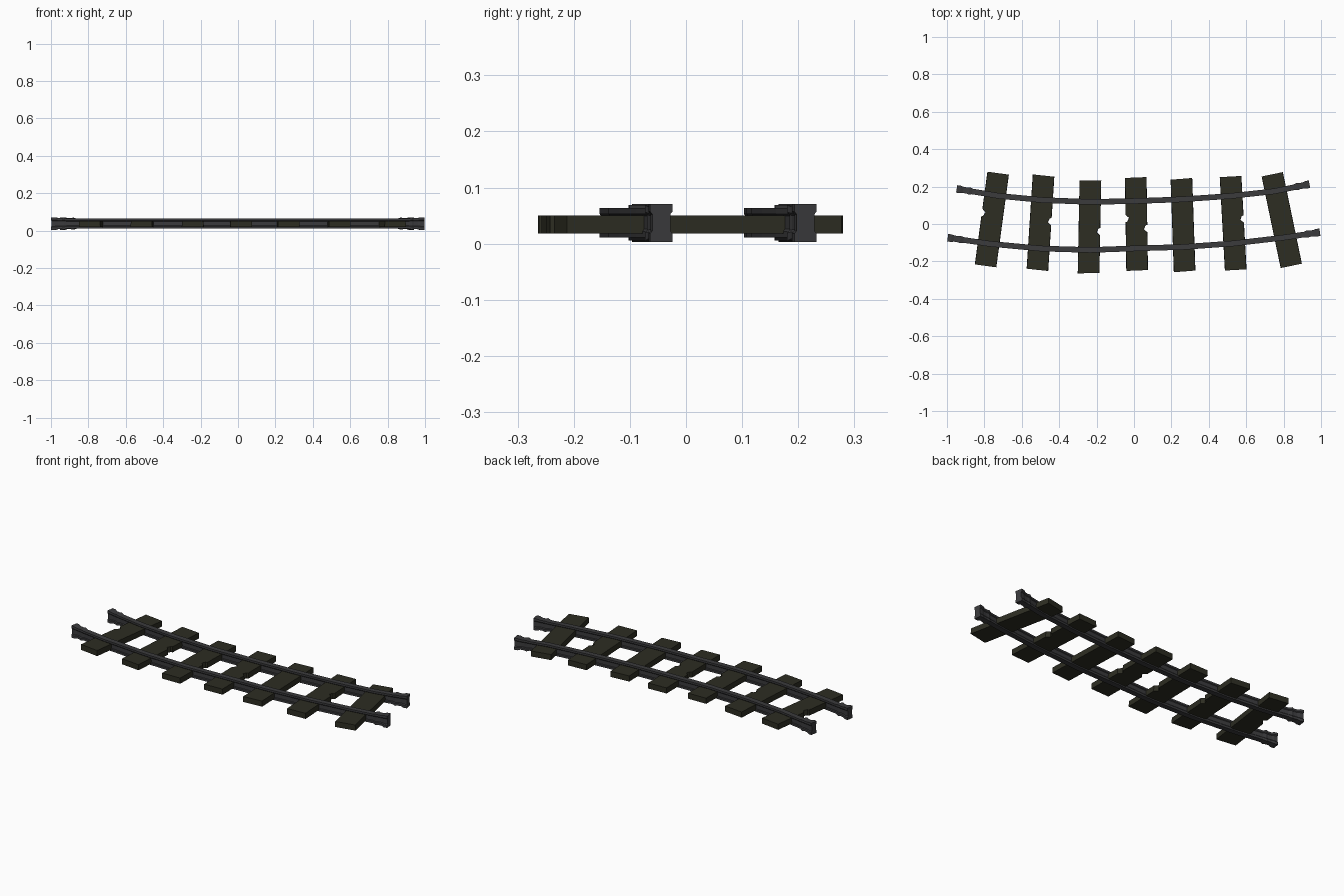
import bpy, bmesh, math
from mathutils import Vector

if "Cube" in bpy.data.objects:
    bpy.data.objects.remove(bpy.data.objects["Cube"])


def material(name, rgb):
    m = bpy.data.materials.new(name)
    m.diffuse_color = (*rgb, 1)
    m.use_nodes = True
    m.node_tree.nodes["Principled BSDF"].inputs["Base Color"].default_value = m.diffuse_color
    return m


STEEL = material("dark steel", (0.043, 0.043, 0.046))
WOOD = material("dark weathered wood", (0.026, 0.026, 0.016))


def finish(bm, name, mat):
    bmesh.ops.recalc_face_normals(bm, faces=bm.faces)
    me = bpy.data.meshes.new(name)
    bm.to_mesh(me)
    bm.free()
    me.materials.append(mat)
    ob = bpy.data.objects.new(name, me)
    bpy.context.collection.objects.link(ob)
    return ob


# Rails: a shallow I-profile swept along a bent path, flared joints at both ends
HALF = [(0.015, -0.0265), (0.015, -0.015), (0.012, -0.011),
        (0.012, 0.012), (0.015, 0.016), (0.015, 0.0265)]
PROFILE = HALF + [(-w, h) for w, h in reversed(HALF)]
# distance from the end, width scale, height scale
FLARE = [(0, 1.35, 1.28), (0.02, 1.35, 1.28), (0.035, 1.1, 1.1),
         (0.055, 1.1, 1.1), (0.068, 1.3, 1.2), (0.085, 1, 1)]


def rail(name, path):
    pts = [Vector(p) for p in path]
    d0 = (pts[1] - pts[0]).normalized()
    d1 = (pts[-2] - pts[-1]).normalized()
    st = [(pts[0] + d0 * d, w, h) for d, w, h in FLARE]
    st += [(p, 1, 1) for p in pts[1:-1]]
    st += [(pts[-1] + d1 * d, w, h) for d, w, h in reversed(FLARE)]
    bm = bmesh.new()
    rings = []
    for i, (p, sw, sh) in enumerate(st):
        t = (st[min(i + 1, len(st) - 1)][0] - st[max(i - 1, 0)][0]).normalized()
        n = Vector((-t.y, t.x))
        rings.append([bm.verts.new((p.x + n.x * w * sw, p.y + n.y * w * sw,
                                    0.037 + h * sh)) for w, h in PROFILE])
    k = len(PROFILE)
    for a, b in zip(rings, rings[1:]):
        for j in range(k):
            bm.faces.new((a[j], a[(j + 1) % k], b[(j + 1) % k], b[j]))
    bm.faces.new(rings[0])
    bm.faces.new(rings[-1])
    return finish(bm, name, STEEL)


rail("back_rail", [(-0.948, 0.188), (-0.72, 0.15), (-0.49, 0.128), (-0.235, 0.118),
                   (0.015, 0.123), (0.26, 0.132), (0.52, 0.15), (0.75, 0.175), (0.938, 0.213)])
rail("front_rail", [(-0.996, -0.073), (-0.77, -0.106), (-0.5, -0.131), (-0.235, -0.139),
                    (0.015, -0.13), (0.26, -0.123), (0.53, -0.104), (0.79, -0.074), (0.994, -0.044)])


# Sleepers: planks with small splinter notches in the long edges
def sleeper(name, x, y, ang, skew, left, right):
    w, l = 0.058, 0.25
    out = [(-w, -l), (w, -l + skew)]
    if right is not None:
        out += [(w, right - 0.02), (w - 0.018, right - 0.004), (w - 0.01, right + 0.016), (w, right + 0.02)]
    out += [(w, l), (-w, l - skew)]
    if left is not None:
        out += [(-w, left + 0.02), (-w + 0.018, left + 0.004), (-w + 0.01, left - 0.016), (-w, left - 0.02)]
    bm = bmesh.new()
    f = bm.faces.new([bm.verts.new((px, py, 0.018)) for px, py in out])
    up = bmesh.ops.extrude_face_region(bm, geom=[f], use_keep_orig=True)
    for v in up["geom"]:
        if isinstance(v, bmesh.types.BMVert):
            v.co.z = 0.05
            v.co.x *= 0.98
    ob = finish(bm, name, WOOD)
    ob.location = (x, y, 0)
    ob.rotation_euler = (0, 0, ang)


SLEEPERS = [(-0.76, 0.024, -0.135, 0, 0.03, None),
            (-0.50, 0.007, -0.065, -0.005, None, 0.01),
            (-0.238, -0.015, -0.02, 0.004, None, -0.025),
            (0.013, 0.0, 0.015, 0.003, 0.03, -0.025),
            (0.262, -0.006, 0.035, 0.005, None, None),
            (0.53, 0.004, 0.055, 0, None, 0.02),
            (0.79, 0.021, 0.205, 0, None, None)]
for i, s in enumerate(SLEEPERS):
    sleeper(f"sleeper_{i + 1}", *s)
